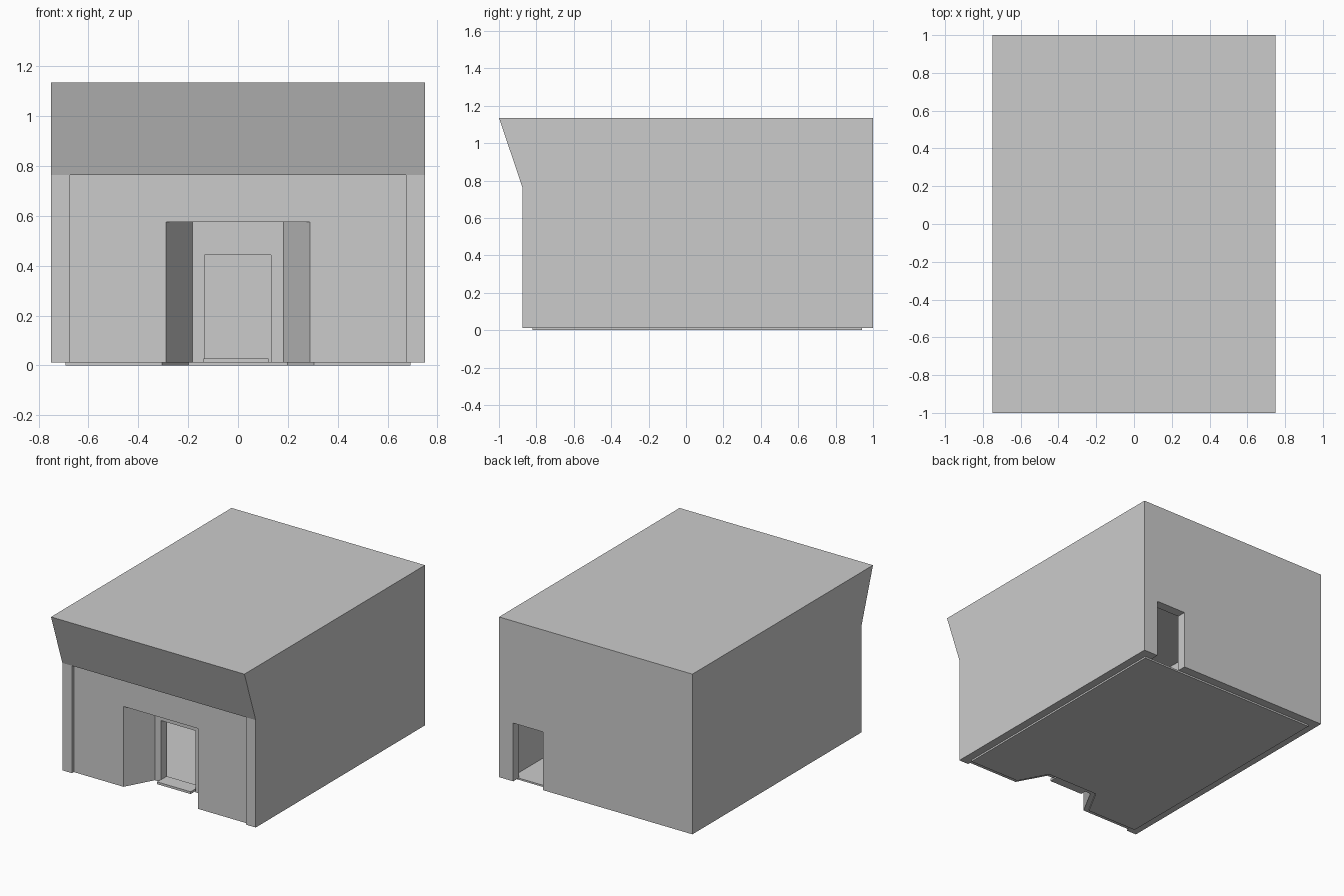
import bpy
import bmesh
from mathutils import Vector

default = bpy.data.objects.get("Cube")
if default:
    bpy.data.objects.remove(default, do_unlink=True)

grey = bpy.data.materials.new("plain_grey")
COLOUR = (0.6, 0.6, 0.6, 1)
grey.diffuse_color = COLOUR
grey.use_nodes = True
grey.node_tree.nodes["Principled BSDF"].inputs["Base Color"].default_value = COLOUR


def prism(name, points, sweep):
    """Closed solid made by sweeping a flat outline along a vector."""
    bm = bmesh.new()
    face = bm.faces.new([bm.verts.new(p) for p in points])
    top = bmesh.ops.extrude_face_region(bm, geom=[face])["geom"]
    moved = [g for g in top if isinstance(g, bmesh.types.BMVert)]
    bmesh.ops.translate(bm, verts=moved, vec=Vector(sweep))
    bmesh.ops.recalc_face_normals(bm, faces=bm.faces)
    mesh = bpy.data.meshes.new(name)
    bm.to_mesh(mesh)
    bm.free()
    mesh.materials.append(grey)
    obj = bpy.data.objects.new(name, mesh)
    bpy.context.collection.objects.link(obj)
    return obj


def plan(name, outline, low, high):
    return prism(name, [(x, y, low) for x, y in outline], (0, 0, high - low))


def box(name, x0, x1, y0, y1, z0, z1):
    return plan(name, [(x0, y0), (x1, y0), (x1, y1), (x0, y1)], z0, z1)


def symmetric(half):
    """Mirror a half outline in x to close it."""
    return half + [(-x, y) for x, y in reversed(half)]


def cut(target, cutter):
    mod = target.modifiers.new("cut", 'BOOLEAN')
    mod.operation = 'DIFFERENCE'
    mod.solver = 'EXACT'
    mod.object = cutter
    bpy.context.view_layer.objects.active = target
    bpy.ops.object.modifier_apply(modifier=mod.name)
    bpy.data.objects.remove(cutter, do_unlink=True)


BASE = 0.012      # underside of the walls
UNDER = -0.1      # cutters start below the walls

# Body with the leaning fascia above the front
side = [(-0.875, BASE), (1, BASE), (1, 1.135), (-1, 1.135), (-0.875, 0.765)]
building = prism("building_shell", [(-0.75, y, z) for y, z in side], (1.5, 0, 0))

# Shallow front panel between the corner piers
cut(building, box("panel_cutter", -0.675, 0.675, -0.95, -0.855, UNDER, 0.765))

# Splayed entrance niche
niche = symmetric([(0.343, -0.955), (0.183, -0.66)])
cut(building, plan("niche_cutter", niche, UNDER, 0.575))

# Hollow room that follows the niche
room = symmetric([(0.222, -0.595), (0.328, -0.79), (0.685, -0.79), (0.685, 0.935)])
cut(building, plan("room_cutter", room, UNDER, 1.06))

# Front and back doorways
cut(building, box("front_door_cutter", -0.135, 0.133, -0.72, -0.55, UNDER, 0.443))
cut(building, box("back_door_cutter", 0.41, 0.64, 0.9, 1.1, UNDER, 0.42))

# Floor slab, set in from the walls
slab = symmetric([(0.198, -0.623), (0.305, -0.82), (0.693, -0.82), (0.693, 0.94)])
plan("floor_slab", slab, 0, BASE)

# Front doorstep
box("doorstep", -0.139, 0.123, -0.70, -0.595, BASE, 0.028)
